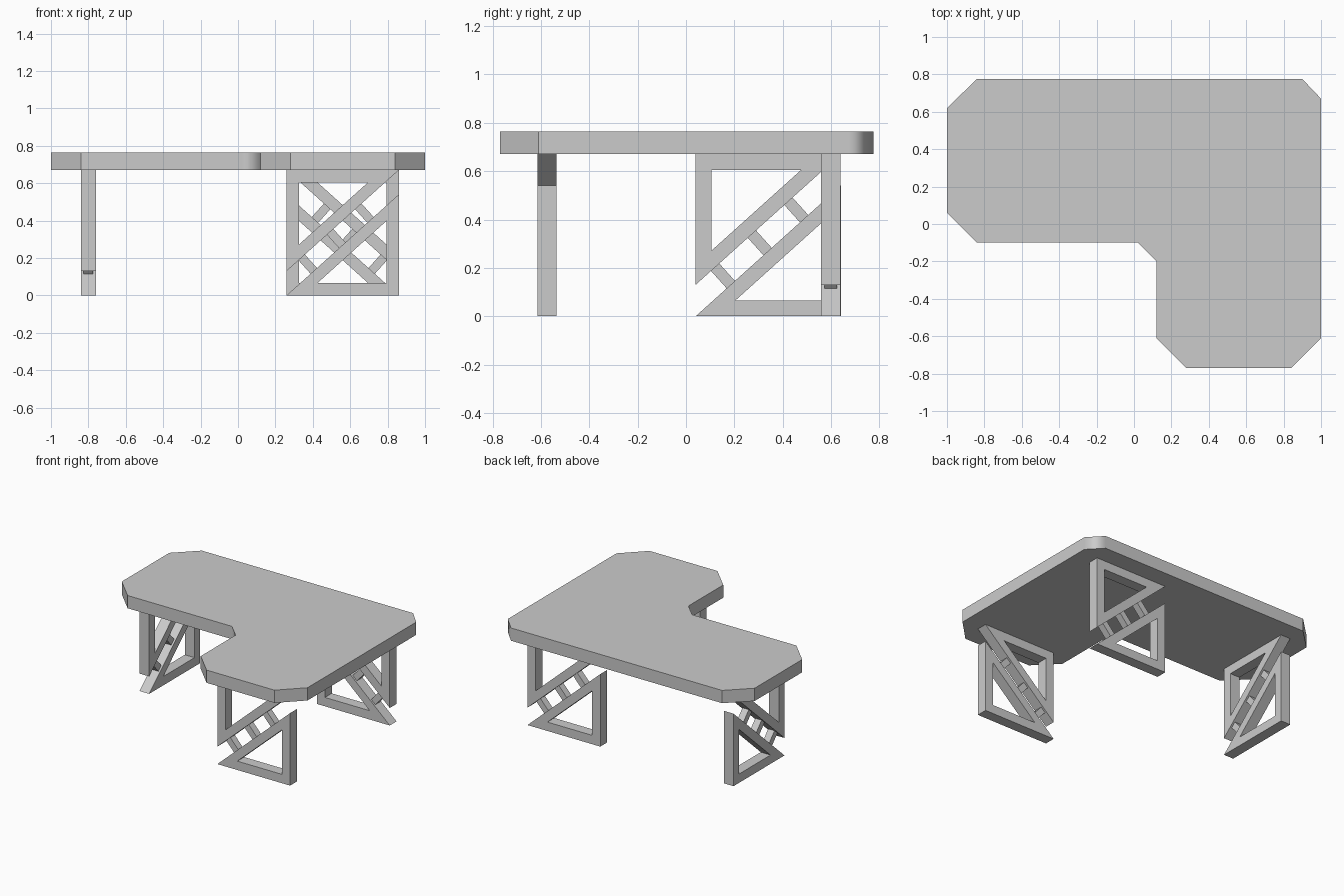
import bpy
import bmesh
from math import atan2, pi
from mathutils import Matrix, Vector

cube = bpy.data.objects.get("Cube")
if cube:
    bpy.data.objects.remove(cube, do_unlink=True)

# Single grey paint for the whole desk
grey = bpy.data.materials.new("desk_grey")
grey.use_nodes = True
grey.diffuse_color = (0.6, 0.6, 0.6, 1)
grey.node_tree.nodes["Principled BSDF"].inputs["Base Color"].default_value = (0.6, 0.6, 0.6, 1)

TOP_Z, THICK = 0.67, 0.095
LEG_W, LEG_T, BAR = 0.6, 0.08, 0.066
SLOPE = 0.9


def add_object(name, bm):
    bmesh.ops.recalc_face_normals(bm, faces=bm.faces)
    mesh = bpy.data.meshes.new(name)
    bm.to_mesh(mesh)
    bm.free()
    mesh.materials.append(grey)
    obj = bpy.data.objects.new(name, mesh)
    bpy.context.collection.objects.link(obj)
    return obj


def tabletop():
    # L-shaped slab with clipped corners
    outline = [(-1, .62), (-.84, .775), (.9, .775), (1, .67), (1, -.61), (.84, -.77),
               (.28, -.77), (.12, -.61), (.12, -.2), (.02, -.1), (-.84, -.1), (-1, .06)]
    bm = bmesh.new()
    base = bm.faces.new([bm.verts.new((x, y, TOP_Z)) for x, y in outline])
    ext = bmesh.ops.extrude_face_region(bm, geom=[base], use_keep_orig=True)
    top = [v for v in ext["geom"] if isinstance(v, bmesh.types.BMVert)]
    bmesh.ops.translate(bm, vec=(0, 0, THICK), verts=top)
    # The two smaller clipped corners have softened shading
    soft = [Vector(outline[i]) for i in (2, 3, 8, 9)]
    for e in bm.edges:
        a, b = (v.co.xy for v in e.verts)
        vertical = (a - b).length < 1e-4
        e.smooth = vertical and any((a - s).length < 1e-3 for s in soft)
    for f in bm.faces:
        f.smooth = True
    obj = add_object("tabletop", bm)
    mod = obj.modifiers.new("weighted_normals", 'WEIGHTED_NORMAL')
    mod.keep_sharp = True
    mod.weight = 100


def triangle_frame(bm, flip):
    # Right triangle with a triangular hole, flipped over for the upper half
    h = LEG_W * SLOPE
    inset = 0.165
    far = LEG_W - BAR
    outer = [(0, 0), (LEG_W, 0), (LEG_W, h)]
    inner = [(inset, BAR), (far, BAR), (far, BAR + (far - inset) * SLOPE)]

    def place(p, y):
        x, z = (LEG_W - p[0], TOP_Z - p[1]) if flip else p
        return bm.verts.new((x - LEG_W / 2, y, z))

    rings = [[[place(p, y) for p in loop] for loop in (outer, inner)]
             for y in (-LEG_T / 2, LEG_T / 2)]
    (fo, fi), (bo, bi) = rings
    for i in range(3):
        j = (i + 1) % 3
        for a, b in ((fo, fi), (bo, bi), (fo, bo), (fi, bi)):
            bm.faces.new((a[i], a[j], b[j], b[i]))


def trestle(name, x, y, turn):
    bm = bmesh.new()
    triangle_frame(bm, False)
    triangle_frame(bm, True)
    # Three struts bridging the two diagonals
    gap = (TOP_Z - LEG_W * SLOPE) / (1 + SLOPE ** 2) ** 0.5
    tilt = Matrix.Rotation(-atan2(SLOPE, 1), 4, 'Y')
    for lx in (-.187, -.035, .116):
        mid = Matrix.Translation((lx, 0, TOP_Z / 2 + SLOPE * lx))
        size = Matrix.Diagonal((.046, .052, gap + .004, 1))
        bmesh.ops.create_cube(bm, size=1, matrix=mid @ tilt @ size)
    obj = add_object(name, bm)
    obj.location = (x, y, 0)
    obj.rotation_euler.z = turn


tabletop()
trestle("front_trestle", .56, -.575, 0)
trestle("back_trestle", .56, .598, pi)
trestle("right_trestle", -.8, .34, pi / 2)
